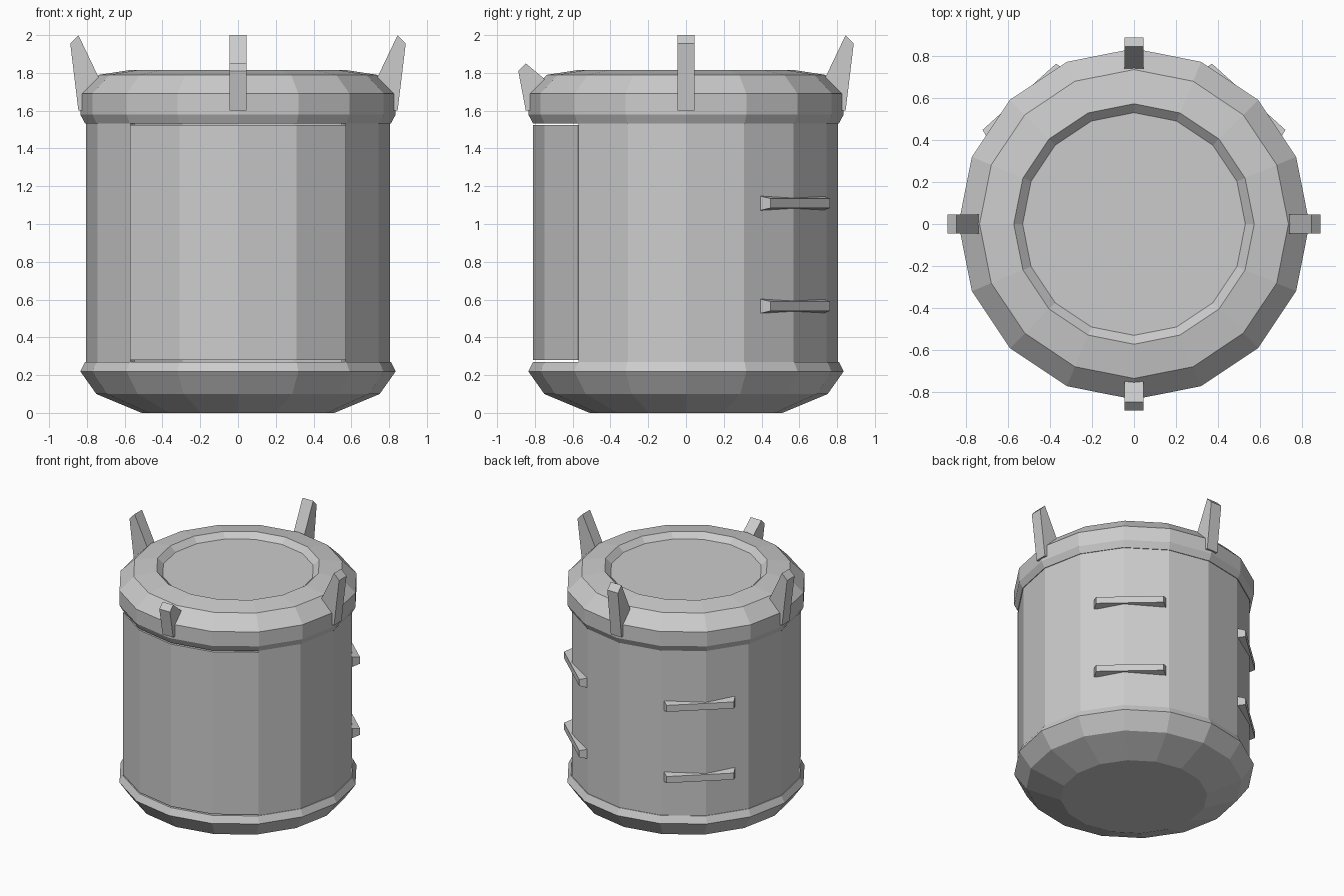
import bpy
import bmesh
from math import sin, cos, radians, tau
from mathutils import Matrix, Vector

cube = bpy.data.objects.get("Cube")
if cube:
    bpy.data.objects.remove(cube, do_unlink=True)

SIDES = 16

grey = bpy.data.materials.new("plain_grey")
grey.use_nodes = True
grey.diffuse_color = (0.6, 0.6, 0.6, 1)
grey.node_tree.nodes["Principled BSDF"].inputs["Base Color"].default_value = (0.6, 0.6, 0.6, 1)


def finish(bm, name):
    bmesh.ops.recalc_face_normals(bm, faces=bm.faces)
    mesh = bpy.data.meshes.new(name)
    bm.to_mesh(mesh)
    bm.free()
    mesh.materials.append(grey)
    obj = bpy.data.objects.new(name, mesh)
    bpy.context.collection.objects.link(obj)
    return obj


def lathe(name, profile):
    """Closed solid turned from (radius, height) points, capped at both ends."""
    bm = bmesh.new()
    rings = [[bm.verts.new((r * cos(tau * i / SIDES), r * sin(tau * i / SIDES), z))
              for i in range(SIDES)] for r, z in profile]
    for low, high in zip(rings, rings[1:]):
        for i in range(SIDES):
            j = (i + 1) % SIDES
            bm.faces.new((low[i], low[j], high[j], high[i]))
    bm.faces.new(rings[0])
    bm.faces.new(rings[-1])
    return finish(bm, name)


def wall(name, first, count, outer, inner, z0, z1):
    """Curved wall covering some of the facets, with real thickness."""
    bm = bmesh.new()
    sections = []
    for i in range(first, first + count + 1):
        a = tau * i / SIDES
        sections.append([bm.verts.new((r * cos(a), r * sin(a), z))
                         for r, z in ((inner, z0), (outer, z0), (outer, z1), (inner, z1))])
    for s, t in zip(sections, sections[1:]):
        for k in range(4):
            m = (k + 1) % 4
            bm.faces.new((s[k], s[m], t[m], t[k]))
    bm.faces.new(sections[0])
    bm.faces.new(sections[-1])
    return finish(bm, name)


def claw(name, profile, angle):
    """Flat prong on the lid rim, from a (radius, height) outline."""
    bm = bmesh.new()
    face = bm.faces.new([bm.verts.new((r, -0.045, z)) for r, z in profile])
    new = bmesh.ops.extrude_face_region(bm, geom=[face])["geom"]
    bmesh.ops.translate(bm, vec=(0, 0.09, 0),
                        verts=[v for v in new if isinstance(v, bmesh.types.BMVert)])
    bm.transform(Matrix.Rotation(radians(angle), 4, 'Z'))
    return finish(bm, name)


def rung(name, angle, z):
    """Straight bar with chamfered sides, sunk into the wall."""
    bm = bmesh.new()
    bmesh.ops.create_cube(bm, size=1)
    for v in bm.verts:
        out = v.co.x > 0
        length, height = (0.47, 0.05) if out else (0.5, 0.075)
        v.co = Vector((0.815 if out else 0.755, v.co.y * length, v.co.z * height + z))
    bm.transform(Matrix.Rotation(radians(angle), 4, 'Z'))
    return finish(bm, name)


# Base, lid with sunken top, and the wall with a door in the front four facets
lathe("base", [(0.51, 0), (0.75, 0.1), (0.835, 0.22), (0.81, 0.27)])
lathe("lid", [(0.81, 1.533), (0.835, 1.58), (0.835, 1.69), (0.735, 1.79),
              (0.572, 1.815), (0.53, 1.775)])
wall("body_wall", -2, 12, 0.805, 0.77, 0.27, 1.533)
wall("front_door", 10, 4, 0.81, 0.77, 0.28, 1.523)

# Three tall prongs and a short one at the front
tall = [(0.77, 1.6), (0.845, 1.6), (0.888, 1.955), (0.845, 2.0), (0.735, 1.77)]
short = [(0.77, 1.6), (0.848, 1.6), (0.888, 1.81), (0.848, 1.85), (0.74, 1.76)]
for name, angle in (("left_prong", 0), ("back_prong", 90), ("right_prong", 180)):
    claw(name, tall, angle)
claw("front_prong", short, 270)

# Rungs on both back corners
for side, angle in (("left", 48), ("right", 132)):
    for level, z in (("lower", 0.565), ("upper", 1.11)):
        rung(f"{side}_{level}_rung", angle, z)
